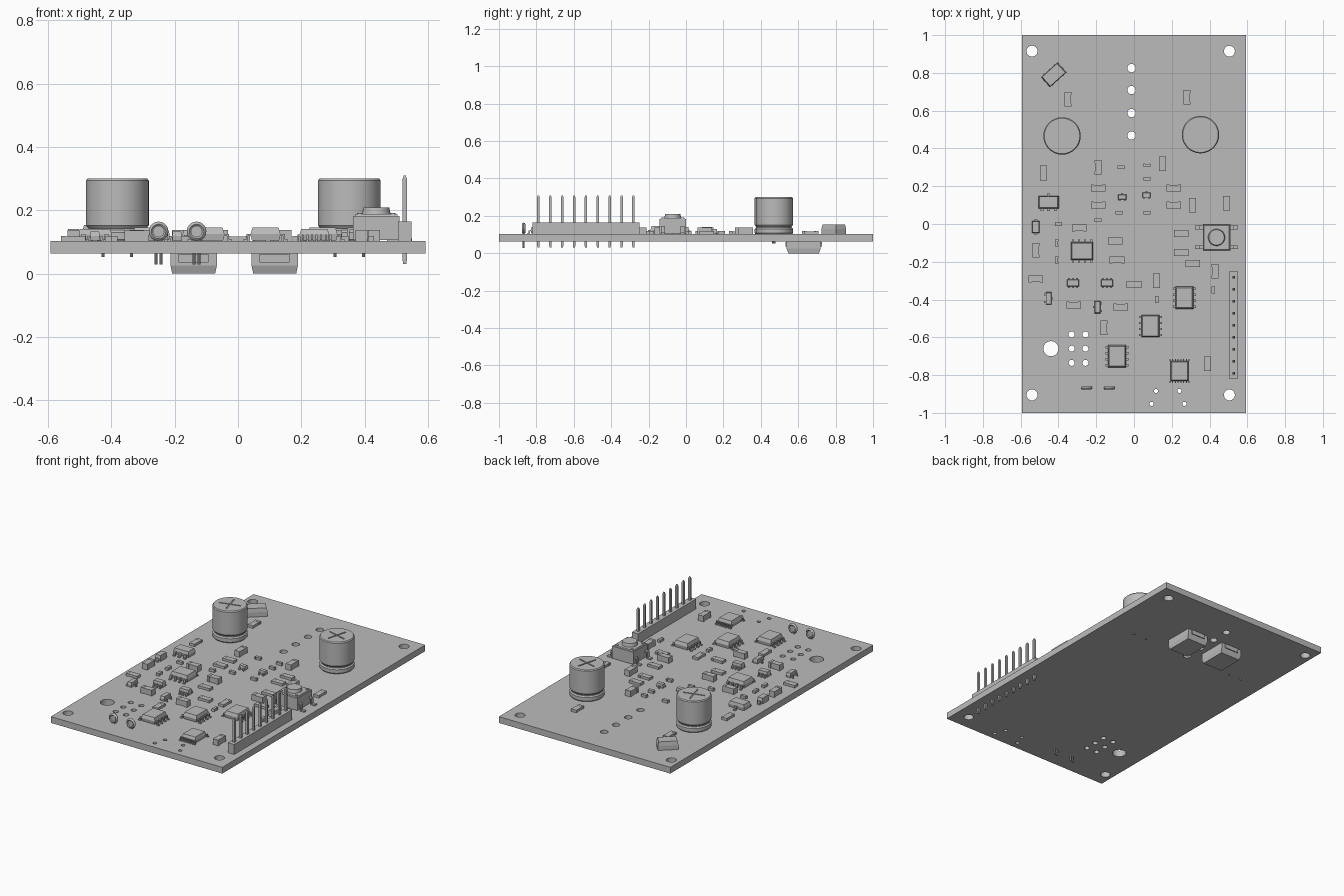
import bpy, bmesh, math
from mathutils import Matrix, Vector

cube = bpy.data.objects.get("Cube")
if cube:
    bpy.data.objects.remove(cube)

grey = bpy.data.materials.new("plain grey")
grey.use_nodes = True
grey.diffuse_color = (.5, .5, .5, 1)
grey.node_tree.nodes["Principled BSDF"].inputs["Base Color"].default_value = (.5, .5, .5, 1)
TOP, BOTTOM = .102, .063


def box(bm, center, size, taper=1):
    """Box whose top face is scaled by taper."""
    verts = bmesh.ops.create_cube(bm, size=1)["verts"]
    for v in verts:
        s = taper if v.co.z > 0 else 1
        v.co = Vector((v.co.x * size[0] * s, v.co.y * size[1] * s, v.co.z * size[2])) + Vector(center)
    return verts


def rod(bm, center, radius, height, sides=24, tip=None):
    bmesh.ops.create_cone(bm, cap_ends=True, segments=sides, radius1=radius,
                          radius2=radius if tip is None else tip, depth=height,
                          matrix=Matrix.Translation(center))


def lathe(bm, profile, steps=48):
    points = [bm.verts.new((r, 0, z)) for r, z in profile]
    edges = [bm.edges.new(pair) for pair in zip(points, points[1:])]
    bmesh.ops.spin(bm, geom=points + edges, cent=(0, 0, 0), axis=(0, 0, 1),
                   angle=math.tau, steps=steps, use_duplicate=False)
    bmesh.ops.remove_doubles(bm, verts=bm.verts, dist=.0001)
    bmesh.ops.recalc_face_normals(bm, faces=bm.faces)


def mesh_of(name, bm):
    mesh = bpy.data.meshes.new(name)
    bm.to_mesh(mesh)
    bm.free()
    mesh.materials.append(grey)
    return mesh


def place(name, mesh, x, y, z=TOP, turn=0):
    obj = bpy.data.objects.new(name, mesh)
    obj.location = (x, y, z)
    obj.rotation_euler.z = math.radians(turn)
    bpy.context.collection.objects.link(obj)
    return obj


def activate(obj):
    bpy.ops.object.select_all(action="DESELECT")
    obj.select_set(True)
    bpy.context.view_layer.objects.active = obj


def smooth(obj):
    activate(obj)
    bpy.ops.object.shade_smooth_by_angle(angle=math.radians(35))


def cut(obj, bm):
    cutter = place("cutter", mesh_of("cutter", bm), *obj.location)
    cutter.hide_render = True
    mod = obj.modifiers.new("cut", "BOOLEAN")
    mod.operation, mod.object, mod.solver = "DIFFERENCE", cutter, "EXACT"
    activate(obj)
    bpy.ops.object.modifier_apply(modifier=mod.name)
    bpy.data.objects.remove(cutter)


# Circuit board with mounting, wire and pin holes
bm = bmesh.new()
box(bm, (0, 0, 0), (1.184, 2, TOP - BOTTOM))
board = place("circuit_board", mesh_of("circuit_board", bm), 0, 0, (TOP + BOTTOM) / 2)
holes = [(x, y, .029) for x in (-.54, .505) for y in (-.905, .915)]
holes += [(-.013, y, .022) for y in (.825, .709, .587, .468)]
holes += [(x, y, .016) for x in (-.33, -.257) for y in (-.585, -.66, -.735)]
holes += [(-.44, -.66, .04), (.116, -.884, .011), (.24, -.884, .011),
          (.093, -.952, .011), (.267, -.952, .011)]
bm = bmesh.new()
for x, y, r in holes:
    rod(bm, (x, y, 0), r, .2)
cut(board, bm)

# Large can capacitors with crimped foot, scored top and leads
can = [(0, 0), (.094, 0), (.099, .006), (.099, .028), (.092, .035), (.092, .041),
       (.099, .05), (.099, .192), (.094, .198), (0, .198)]
for side, x, y, turn in (("right", -.381, .466, 15), ("left", .352, .473, -15)):
    bm = bmesh.new()
    lathe(bm, can)
    obj = place(side + "_can_capacitor", mesh_of("can_capacitor", bm), x, y)
    bm = bmesh.new()
    box(bm, (0, 0, .198), (.13, .008, .008))
    cut(obj, bm)
    bm = bmesh.new()
    box(bm, (0, 0, .198), (.008, .13, .008))
    cut(obj, bm)
    smooth(obj)
    obj.rotation_euler.z = math.radians(turn)
    bm = bmesh.new()
    for dx in (-.045, .045):
        rod(bm, (dx, 0, -.024), .005, .05, 10)
    place(side + "_can_leads", mesh_of("can_leads", bm), x, y)

# Pin header
bm = bmesh.new()
for i in range(9):
    y = (i - 4) * .0635
    for v in box(bm, (0, y, .031), (.054, .0635, .062)):
        if abs(v.co.y - y) > .03:
            v.co.x *= .8
    box(bm, (0, y, .068), (.013, .013, .26))
    box(bm, (0, y, .203), (.013, .013, .01), .5)
    box(bm, (0, y, -.067), (.011, .011, .01))
place("pin_header", mesh_of("pin_header", bm), .527, -.535)

# Push button with four bent legs
bm = bmesh.new()
box(bm, (0, 0, .042), (.146, .142, .076))
box(bm, (0, 0, .083), (.136, .132, .006), .96)
rod(bm, (0, 0, .096), .045, .022, 32, .041)
for x in (-1, 1):
    for y in (-.052, .052):
        rod(bm, (x * .052, y, .087), .009, .006, 12)
        box(bm, (x * .08, y, .04), (.016, .02, .008))
        box(bm, (x * .088, y, .021), (.008, .02, .042))
        box(bm, (x * .1, y, .004), (.026, .02, .008))
smooth(place("push_button", mesh_of("push_button", bm), .437, -.071))


# Leaded chips: wedge body and bent legs on the two x sides
def package(name, width, length, height, left, right, pitch, leg, reach):
    bm = bmesh.new()
    half = height / 2
    for v in box(bm, (0, 0, half / 2 + .003), (width * .92, length * .94, half)):
        if v.co.z > half / 2 + .003:
            v.co.x /= .92
            v.co.y /= .94
    box(bm, (0, 0, half * 1.5 + .003), (width, length, half), .88)
    for side, count in ((-1, left), (1, right)):
        edge = side * width / 2
        for i in range(count):
            gap = pitch * (2 if count == 2 else 1)
            y = (i - (count - 1) / 2) * gap
            box(bm, (edge + side * reach * .2, y, half), (reach * .5, leg, .006))
            box(bm, (edge + side * reach * .45, y, half / 2 + .003), (.006, leg, half))
            box(bm, (edge + side * reach * .7, y, .003), (reach * .6, leg, .006))
    return mesh_of(name, bm)


soic = package("eight_leg_chip", .094, .118, .04, 4, 4, .032, .012, .024)
for x, y, turn in ((-.275, -.143, 90), (.267, -.39, 0), (.087, -.54, 0), (-.09, -.7, 0)):
    place("eight_leg_chip", soic, x, y, turn=turn)
place("fine_leg_chip", package("fine_leg_chip", .106, .094, .036, 8, 8, .0145, .006, .016),
      .241, -.778, turn=90)
small_ic = package("six_leg_chip", .036, .066, .032, 3, 3, .022, .01, .014)
for x in (-.323, -.143):
    place("six_leg_chip", small_ic, x, -.312, turn=90)
transistor = package("transistor", .03, .066, .028, 2, 1, .02, .011, .014)
place("transistor", transistor, -.452, -.394)
place("transistor", transistor, -.193, -.44, turn=180)
tiny = package("tiny_transistor", .026, .044, .024, 2, 1, .014, .009, .01)
place("tiny_transistor", tiny, -.063, .143, turn=90)
place("tiny_transistor", tiny, .066, .153, turn=90)
regulator = package("regulator", .066, .108, .036, 3, 1, .036, .016, .022)
place("regulator", regulator, -.452, .116, turn=90)
place("diode", package("diode", .064, .038, .036, 1, 1, .02, .018, .012), -.52, -.016, turn=90)


# Plain chips: body between two slightly larger end caps
def chip(name, length, width, height):
    bm = bmesh.new()
    box(bm, (0, 0, height / 2), (length * .6, width * .94, height * .92))
    for s in (-1, 1):
        box(bm, (s * length * .4, 0, height / 2), (length * .2, width, height))
    return mesh_of(name, bm)


flat = chip("chip_resistor", .077, .037, .016)
tall = chip("chip_capacitor", .077, .037, .036)
mini = chip("mini_chip", .037, .019, .017)
rows = (
    ("chip_resistor", flat, 0, ((-.19, .19), (-.19, .1), (.21, .19), (.21, .1), (-.52, -.29),
                                (-.09, -.19), (0, -.32), (.31, -.21), (.25, -.05))),
    ("chip_capacitor", tall, 0, ((-.29, -.02), (-.32, -.43), (-.1, -.09), (-.07, -.44), (.25, -.15))),
    ("chip_resistor", flat, 90, ((-.35, .66), (.28, .67), (-.48, .27), (.49, .11), (-.16, -.55),
                                 (.12, -.3))),
    ("chip_capacitor", tall, 90, ((-.19, .3), (.15, .32), (.31, .1), (-.52, -.14), (.43, -.25),
                                  (.39, -.74))),
    ("mini_chip", mini, 0, ((-.07, .3), (.07, .31), (.07, .24), (-.19, .02), (-.08, .06),
                            (.07, .06), (-.4, 0))),
    ("mini_chip", mini, 90, ((-.41, -.1), (-.41, -.19), (.12, -.4), (.42, -.35))),
)
for name, mesh, turn, spots in rows:
    for x, y in spots:
        place(name, mesh, x, y, turn=turn)

# Angled block near the corner, with a sloping shoulder
bm = bmesh.new()
box(bm, (0, 0, .014), (.118, .072, .028))
box(bm, (0, 0, .04), (.118, .072, .024), .9)
place("angled_block", mesh_of("angled_block", bm), -.425, .79, turn=42)

# Small upright disc capacitors with wire legs through the board
disc = [(0, -.005), (.018, -.005), (.023, -.009), (.028, -.006), (.031, 0),
        (.028, .006), (.023, .009), (.018, .005), (0, .005)]
for x in (-.251, -.131):
    bm = bmesh.new()
    lathe(bm, disc, 24)
    bmesh.ops.rotate(bm, verts=bm.verts, matrix=Matrix.Rotation(math.pi / 2, 3, "X"))
    for dx in (-.008, .008):
        rod(bm, (dx, 0, -.055), .005, .1, 8)
    smooth(place("disc_capacitor", mesh_of("disc_capacitor", bm), x, -.868, .133))

# Blocks under the board with folded end terminals
for x in (-.14, .116):
    bm = bmesh.new()
    box(bm, (0, 0, -.019), (.146, .182, .038))
    verts = box(bm, (0, 0, -.0505), (.146, .182, .025))
    for v in verts:
        if v.co.z < -.06:
            v.co.x *= .93
            v.co.y *= .9
    for s in (-1, 1):
        box(bm, (0, s * .093, -.015), (.095, .008, .026))
    place("underside_block", mesh_of("underside_block", bm), x, .629, BOTTOM)
